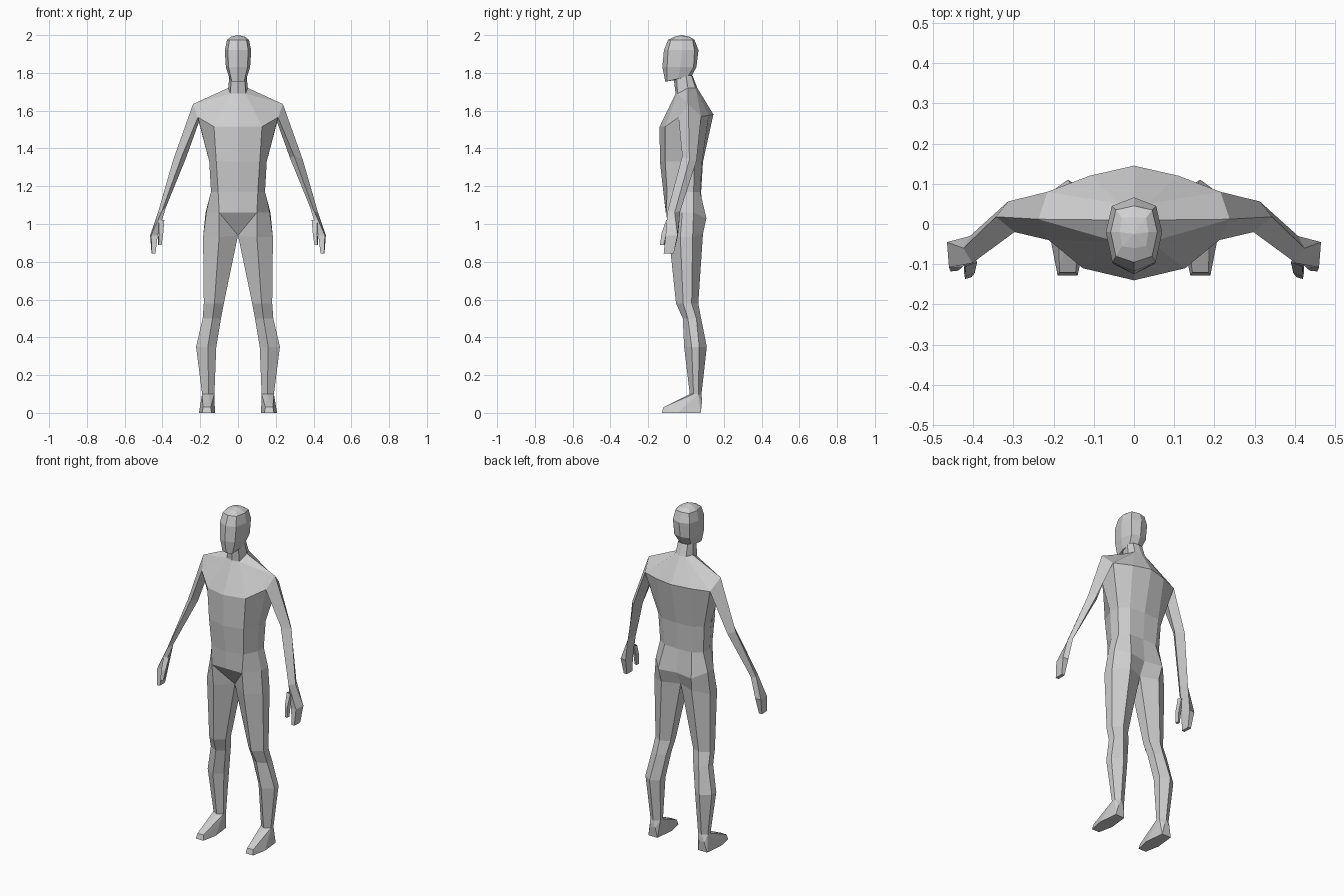
import bpy, bmesh

if "Cube" in bpy.data.objects:
    bpy.data.objects.remove(bpy.data.objects["Cube"])

skin = bpy.data.materials.new("plain grey")
skin.diffuse_color = (0.62, 0.62, 0.62, 1)
skin.use_nodes = True
skin.node_tree.nodes["Principled BSDF"].inputs["Base Color"].default_value = skin.diffuse_color


def ring(z, *pts):
    """Cross-section at height z; a point may carry its own height."""
    return [(p[0], p[1], p[2] if len(p) > 2 else z) for p in pts]


def loft(bm, rings, closed=False, cap=False):
    rows = [[bm.verts.new(p) for p in r] for r in rings]
    n = len(rows[0])
    for a, b in zip(rows, rows[1:]):
        for i in range(n if closed else n - 1):
            j = (i + 1) % n
            bm.faces.new((a[i], a[j], b[j], b[i]))
    if cap:
        bm.faces.new(rows[-1])
    return rows


def hull(bm, pts):
    verts = [bm.verts.new(p) for p in pts]
    bmesh.ops.convex_hull(bm, input=verts)


def finish(name, bm):
    """Mirror the +x half, weld the centre line and make the object."""
    geom = bm.verts[:] + bm.edges[:] + bm.faces[:]
    dup = bmesh.ops.duplicate(bm, geom=geom)["geom"]
    for v in [g for g in dup if isinstance(g, bmesh.types.BMVert)]:
        v.co.x = -v.co.x
    bmesh.ops.remove_doubles(bm, verts=bm.verts[:], dist=0.0005)
    bmesh.ops.recalc_face_normals(bm, faces=bm.faces[:])
    me = bpy.data.meshes.new(name)
    bm.to_mesh(me)
    bm.free()
    me.materials.append(skin)
    bpy.context.collection.objects.link(bpy.data.objects.new(name, me))


# Shared joints: half rings run from front centre round to back centre
neck_base = ring(1.72, (0, -.055, 1.69), (.04, -.045, 1.69), (.052, .01),
                 (.035, .05), (0, .06))
chest = ring(1.515, (0, -.14), (.127, -.11), (.212, -.04, 1.565),
             (.215, .08, 1.57), (.11, .12, 1.575), (0, .145, 1.58))
shoulder = (.238, .012, 1.635)
thigh = ring(.94, (0, -.03), (.10, -.09, .93), (.185, -.03, .93),
             (.185, .035, .93), (.10, .09, .95), (0, .05, .95))
ankle = ring(.1, (.125, .04), (.155, .02), (.19, .04),
             (.19, .065), (.16, .082), (.125, .065))

# Torso from chest to groin
bm = bmesh.new()
rows = loft(bm, [
    chest,
    ring(1.33, (0, -.138), (.115, -.11), (.152, -.02), (.152, .045), (.10, .085), (0, .09)),
    ring(1.17, (0, -.12), (.105, -.1), (.143, -.02), (.143, .04), (.09, .075), (0, .08)),
    ring(1.06, (0, -.107), (.10, -.105), (.168, -.02), (.172, .04), (.11, .108, 1.03), (0, .088, 1.03)),
    thigh])
# Groin wedge
hip, low = rows[3], rows[4]
bm.faces.remove(bm.faces.get((hip[0], hip[1], low[1], low[0])))
bm.faces.new((hip[0], hip[1], low[0]))
bm.faces.new((hip[1], low[1], low[0]))
# Shoulder yoke
n = [bm.verts.new(p) for p in neck_base]
t = bm.verts.new(shoulder)
c = rows[0]
for f in ((n[0], n[1], c[1], c[0]), (n[1], t, c[2]), (n[1], c[2], c[1]),
          (n[1], n[2], t), (n[2], n[3], c[3], t), (n[3], c[4], c[3]),
          (n[3], n[4], c[5], c[4])):
    bm.faces.new(f)
finish("torso", bm)

# Neck
bm = bmesh.new()
loft(bm, [neck_base,
          ring(1.785, (0, -.067), (.036, -.05), (.045, 0), (.032, .03), (0, .035))])
finish("neck", bm)

# Head
bm = bmesh.new()
rows = loft(bm, [
    ring(1.755, (0, -.11), (.033, -.1), (.045, -.04, 1.77), (.04, .01, 1.78), (0, .025, 1.775)),
    ring(1.83, (0, -.125), (.05, -.1), (.064, -.03), (.05, .04), (0, .055)),
    ring(1.92, (0, -.117), (.054, -.095), (.07, -.02), (.055, .045), (0, .066)),
    ring(1.975, (0, -.095), (.045, -.08), (.058, -.02), (.045, .035), (0, .045)),
    ring(1.992, (0, -.06), (.03, -.055, 1.988), (.036, -.02), (.03, .015, 1.988), (0, .018))])
crown, jaw = bm.verts.new((0, -.025, 2.0)), rows[0]
for a, b in zip(rows[-1], rows[-1][1:]):
    bm.faces.new((a, b, crown))
bm.faces.new(jaw)
finish("head", bm)

# Legs, thigh to ankle
bm = bmesh.new()
loft(bm, [
    thigh,
    ring(.58, (.075, -.01), (.125, -.053), (.181, -.015), (.181, .03), (.13, .065), (.075, .04)),
    ring(.5, (.09, .01), (.135, -.017), (.187, .01), (.187, .055), (.14, .08), (.09, .06)),
    ring(.35, (.115, .03), (.16, -.01), (.222, .03), (.22, .07), (.165, .11), (.115, .08)),
    ankle], closed=True)
finish("legs", bm)

# Feet
bm = bmesh.new()
hull(bm, ankle + ring(0, (.14, -.128), (.19, -.128), (.207, -.04),
                      (.195, .078), (.135, .078), (.122, -.04))
     + ring(.03, (.145, -.12), (.185, -.12), (.18, .085, .06), (.145, .085, .06)))
finish("feet", bm)

# Arms with hands: outer, front, inner, back points
bm = bmesh.new()
loft(bm, [
    [shoulder, chest[2], (.205, .02, 1.545), chest[3]],
    ring(1.35, (.343, .018, 1.34), (.297, -.02, 1.36), (.275, .015), (.313, .056, 1.335)),
    ring(1.07, (.424, -.06, 1.06), (.402, -.097), (.383, -.07, 1.085), (.408, -.03)),
    ring(.94, (.465, -.045), (.46, -.108), (.425, -.105), (.43, -.042)),
    ring(.845, (.458, -.065), (.456, -.118), (.437, -.116), (.438, -.065))],
    closed=True, cap=True)
finish("arms", bm)

# Thumbs
bm = bmesh.new()
loft(bm, [
    ring(1.02, (.425, -.08), (.42, -.105), (.39, -.095), (.40, -.075)),
    ring(.95, (.422, -.105), (.418, -.13), (.396, -.122), (.40, -.098)),
    ring(.89, (.423, -.118), (.42, -.137), (.404, -.132), (.408, -.112))],
    closed=True, cap=True)
finish("thumbs", bm)
